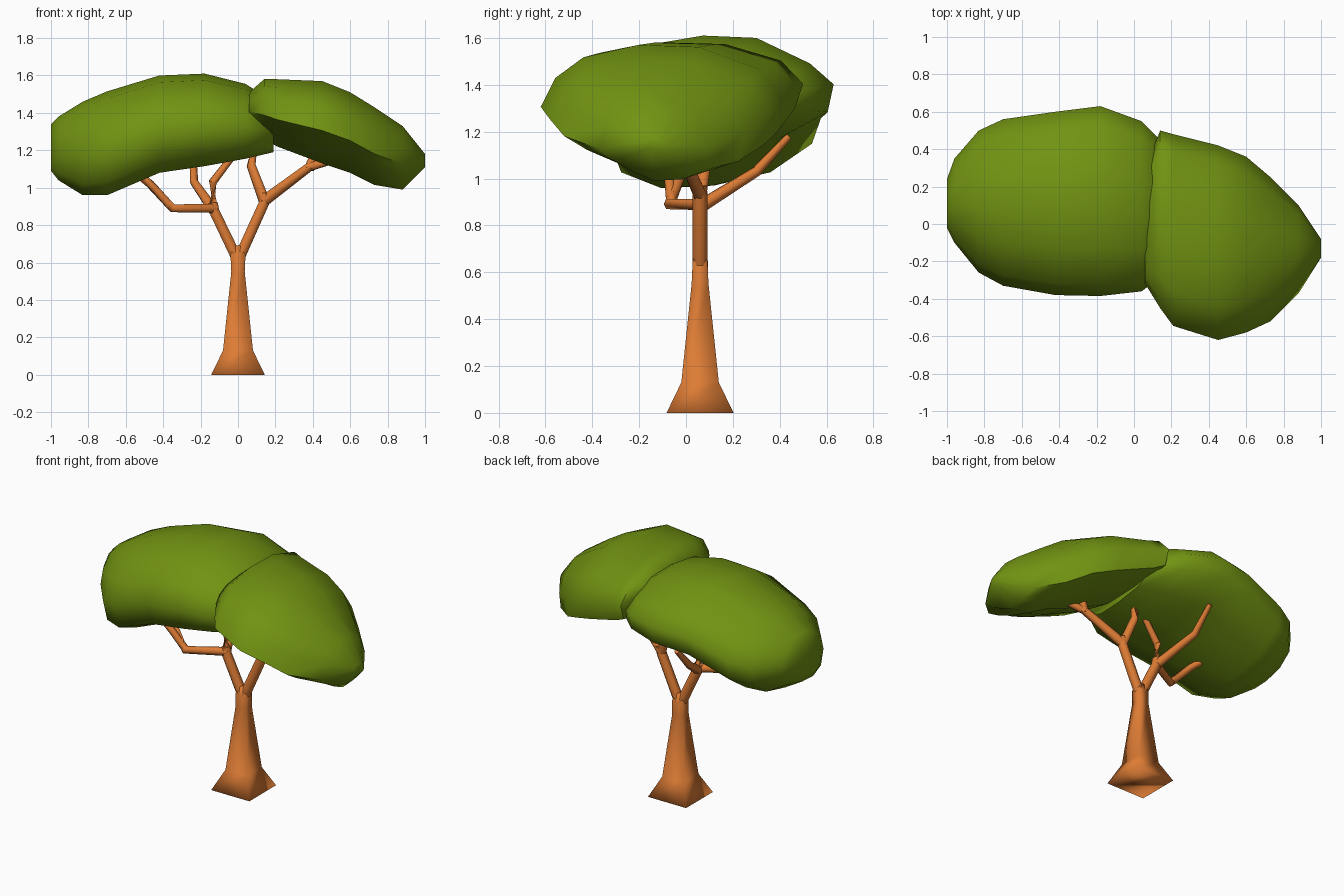
import bpy, bmesh
from math import cos, sin, pi, radians
from mathutils import Vector

if "Cube" in bpy.data.objects:
    bpy.data.objects.remove(bpy.data.objects["Cube"])


def material(name, color):
    m = bpy.data.materials.new(name)
    m.diffuse_color = (*color, 1)
    m.use_nodes = True
    m.node_tree.nodes["Principled BSDF"].inputs["Base Color"].default_value = m.diffuse_color
    return m


BARK = material("bark", (0.72, 0.2, 0.035))
LEAF = material("leaf", (0.165, 0.29, 0.006))


def loft(name, rings, mat, angle):
    """Skin a list of equal-sized rings and cap both ends."""
    bm = bmesh.new()
    rows = [[bm.verts.new(p) for p in ring] for ring in rings]
    n = len(rows[0])
    for a, b in zip(rows, rows[1:]):
        for i in range(n):
            j = (i + 1) % n
            bm.faces.new((a[i], a[j], b[j], b[i]))
    bm.faces.new(rows[0][::-1])
    bm.faces.new(rows[-1])
    bmesh.ops.recalc_face_normals(bm, faces=bm.faces)
    me = bpy.data.meshes.new(name)
    bm.to_mesh(me)
    bm.free()
    me.materials.append(mat)
    ob = bpy.data.objects.new(name, me)
    bpy.context.collection.objects.link(ob)
    bpy.ops.object.select_all(action='DESELECT')
    bpy.context.view_layer.objects.active = ob
    ob.select_set(True)
    bpy.ops.object.shade_smooth_by_angle(angle=radians(angle))
    return ob


def branch(name, path, r0, r1, sides=6):
    pts = [Vector(p) for p in path]
    rings = []
    for i, p in enumerate(pts):
        d = pts[min(i + 1, len(pts) - 1)] - pts[max(i - 1, 0)]
        q = d.to_track_quat('Z', 'Y')
        r = r0 + (r1 - r0) * i / (len(pts) - 1)
        rings.append([p + q @ Vector((r * cos(2 * pi * k / sides), r * sin(2 * pi * k / sides), 0))
                      for k in range(sides)])
    loft(name, rings, BARK, 65)


def canopy(name, profile, sections):
    """Fit a cross-section profile (u -1..1 in y, v 0..1 in z) to sections
    along x: (x, y_min, y_max, z_min, z_max)."""
    loft(name, [[(x, (y0 + y1) / 2 + (y1 - y0) / 2 * u, z0 + (z1 - z0) * v) for u, v in profile]
                for x, y0, y1, z0, z1 in sections], LEAF, 60)


# Square flared trunk
CY = 0.06
trunk = [(0, 0.143, 0.143), (0.13, 0.08, 0.08), (0.55, 0.036, 0.036),
         (0.64, 0.04, 0.032), (0.69, 0.02, 0.02)]
loft("trunk", [[(sx * hx, CY + sy * hy, z) for sx, sy in ((-1, -1), (1, -1), (1, 1), (-1, 1))]
               for z, hx, hy in trunk], BARK, 180)

# Main forks
branch("left_fork", [(0.0, CY, 0.61), (-0.125, CY, 0.87), (-0.135, CY, 0.92)], 0.033, 0.03)
branch("right_fork", [(0.0, CY, 0.61), (0.14, CY, 0.92), (0.15, CY, 0.97)], 0.033, 0.03)

# Left side branches
branch("left_outer_branch", [(-0.12, CY, 0.89), (-0.35, -0.07, 0.89), (-0.47, -0.02, 1.02),
                             (-0.57, 0.06, 1.1)], 0.028, 0.02)
branch("left_outer_twig", [(-0.35, -0.06, 0.89), (-0.44, -0.07, 0.99), (-0.52, -0.08, 1.07)], 0.024, 0.02)
branch("left_back_branch", [(-0.13, CY, 0.88), (-0.235, 0.3, 1.03), (-0.24, 0.44, 1.18)], 0.03, 0.017)
branch("left_inner_branch", [(-0.13, CY, 0.88), (-0.135, CY, 1.03), (-0.02, 0.07, 1.18)], 0.03, 0.02)

# Right side branches
branch("right_outer_branch", [(0.14, CY, 0.93), (0.38, -0.02, 1.11), (0.55, -0.07, 1.16)], 0.032, 0.02)
branch("right_outer_twig", [(0.38, -0.02, 1.1), (0.42, 0.0, 1.2)], 0.028, 0.022)
branch("right_inner_branch", [(0.14, CY, 0.93), (0.07, 0.09, 1.12), (0.09, 0.11, 1.22)], 0.03, 0.02)

# Two drooping leaf canopies, each with its own rounded cross-section
left_profile = [(1, 0.58), (0.95, 0.34), (0.55, 0.12), (0, 0.02), (-0.5, 0), (-0.88, 0.12),
                (-1, 0.42), (-0.88, 0.7), (-0.5, 0.93), (-0.1, 1), (0.35, 0.98), (0.8, 0.76)]
right_profile = [(1, 0.45), (0.93, 0.14), (0.5, 0.02), (0, 0), (-0.4, 0.12), (-0.75, 0.26),
                 (-1, 0.4), (-0.88, 0.68), (-0.65, 0.88), (-0.2, 1), (0.3, 0.98), (0.8, 0.76)]
canopy("left_canopy", left_profile, [
    (-1.0, -0.02, 0.24, 1.09, 1.34), (-0.96, -0.1, 0.35, 1.04, 1.38),
    (-0.83, -0.26, 0.5, 0.96, 1.46), (-0.7, -0.33, 0.56, 0.96, 1.515),
    (-0.42, -0.38, 0.6, 1.08, 1.6), (-0.18, -0.385, 0.63, 1.115, 1.61),
    (0.04, -0.36, 0.55, 1.155, 1.555), (0.19, -0.25, 0.4, 1.19, 1.46)])
canopy("right_canopy", right_profile, [
    (0.06, -0.32, 0.3, 1.34, 1.51), (0.14, -0.45, 0.5, 1.26, 1.58), (0.21, -0.545, 0.48, 1.22, 1.58),
    (0.45, -0.62, 0.42, 1.13, 1.57), (0.6, -0.58, 0.36, 1.08, 1.51),
    (0.73, -0.52, 0.25, 1.015, 1.43), (0.88, -0.37, 0.1, 0.99, 1.33),
    (1.0, -0.18, -0.08, 1.11, 1.18)])
